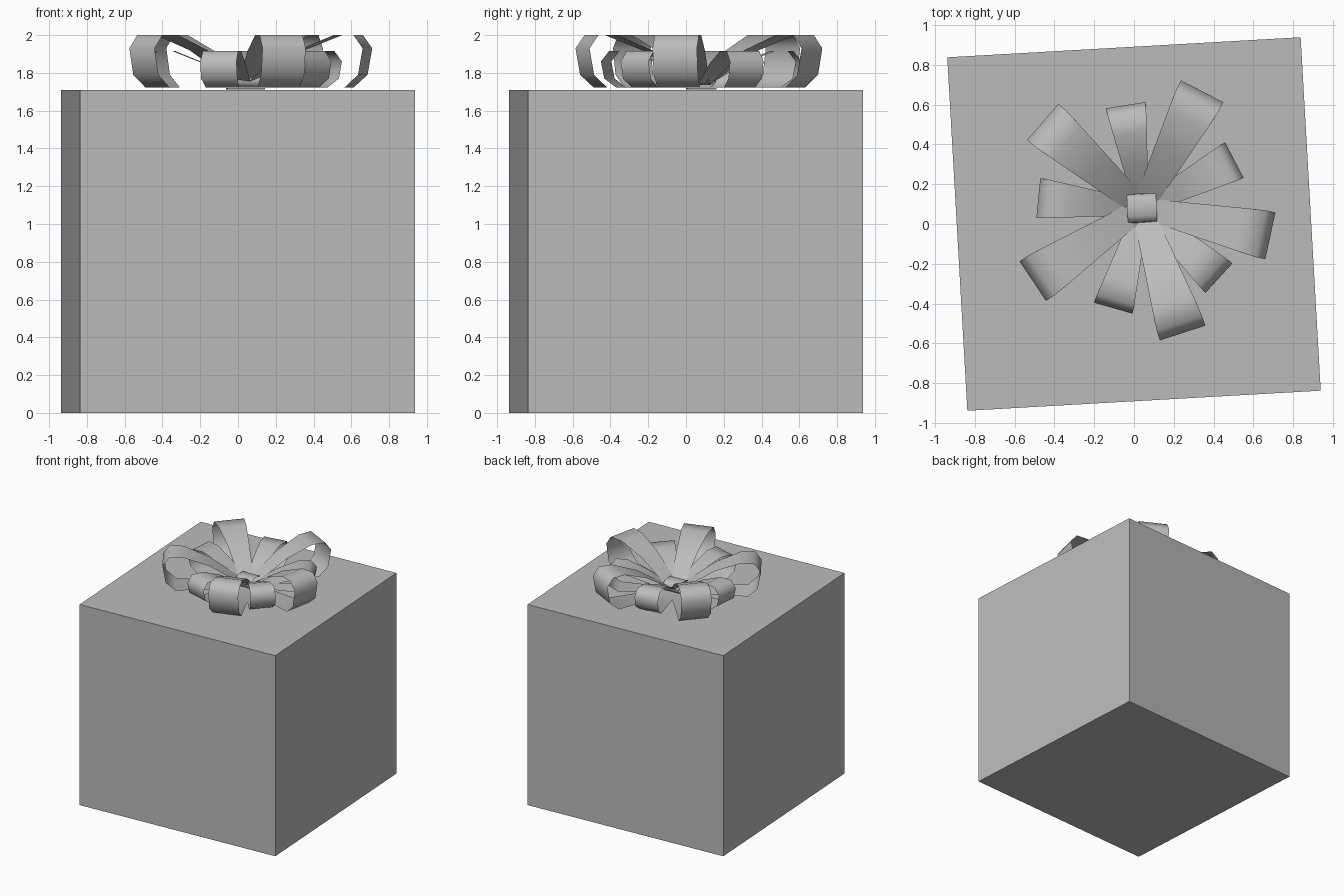
import bpy, bmesh
from math import radians
from mathutils import Matrix, Vector

if "Cube" in bpy.data.objects:
    bpy.data.objects.remove(bpy.data.objects["Cube"], do_unlink=True)

grey = bpy.data.materials.new("plain grey")
grey.use_nodes = True
GREY = (0.5, 0.5, 0.5, 1)
grey.diffuse_color = GREY
grey.node_tree.nodes["Principled BSDF"].inputs["Base Color"].default_value = GREY

TOP = 1.71
CENTRE = Vector((0.04, 0.08, TOP))


def finish(bm, name, smooth=False):
    mesh = bpy.data.meshes.new(name)
    bm.to_mesh(mesh)
    bm.free()
    mesh.materials.append(grey)
    for face in mesh.polygons:
        face.use_smooth = smooth
    obj = bpy.data.objects.new(name, mesh)
    bpy.context.collection.objects.link(obj)
    return obj


def block(name, size, centre, angle):
    bm = bmesh.new()
    bmesh.ops.create_cube(bm, size=1)
    bm.transform(Matrix.Translation(centre) @ Matrix.Rotation(radians(angle), 4, "Z")
                 @ Matrix.Diagonal((*size, 1)))
    return finish(bm, name)


def ribbon(name, profile, width_at, angle, closed=False):
    """Sweep a side profile (distance, height) into a strip of varying width."""
    bm = bmesh.new()
    rows = []
    for r, z in profile:
        half = width_at(r) / 2
        rows.append([bm.verts.new((r, side * half, z)) for side in (-1, 1)])
    pairs = list(zip(rows, rows[1:]))
    if closed:
        pairs.append((rows[-1], rows[0]))
    for a, b in pairs:
        bm.faces.new((a[0], a[1], b[1], b[0]))
    for face in bm.faces:
        face.normal_flip()
    bm.transform(Matrix.Translation(CENTRE) @ Matrix.Rotation(radians(angle), 4, "Z"))
    return finish(bm, name, smooth=True)


def taper(inner, outer, reach):
    return lambda r: inner + (outer - inner) * min(r / reach, 1)


# Gift box
block("box", (1.778, 1.778, TOP), (0, 0, TOP / 2), 3.25)

# Large and small bow loops
large = [(0.03, 0.012), (0.56, 0.012), (0.635, 0.08), (0.66, 0.22),
         (0.61, 0.29), (0.5, 0.29), (0.3, 0.21), (0.1, 0.08), (0.03, 0.03)]
small = [(0.03, 0.012), (0.44, 0.012), (0.505, 0.06), (0.523, 0.15),
         (0.48, 0.205), (0.38, 0.205), (0.22, 0.14), (0.09, 0.06), (0.03, 0.025)]
for i, angle in enumerate((62.7, 139, 213.8, 288, 347.8)):
    ribbon(f"large_loop_{i + 1}", large, taper(0.1, 0.24, 0.6), angle)
for i, angle in enumerate((27.5, 99, 174.5, 254, 317.7)):
    ribbon(f"small_loop_{i + 1}", small, taper(0.07, 0.2, 0.5), angle)

# Centre knot and the tab beneath the bow
knot = [(-0.05, 0.012), (0.05, 0.012), (0.075, 0.04), (0.07, 0.075),
        (0.04, 0.095), (-0.04, 0.095), (-0.07, 0.075), (-0.075, 0.04)]
ribbon("knot", knot, lambda r: 0.15 - 0.2 * abs(r) ** 1.5, 93, closed=True)
block("bow_tab", (0.2, 0.15, 0.008), CENTRE + Vector((0, 0, 0.005)), 3.25)
